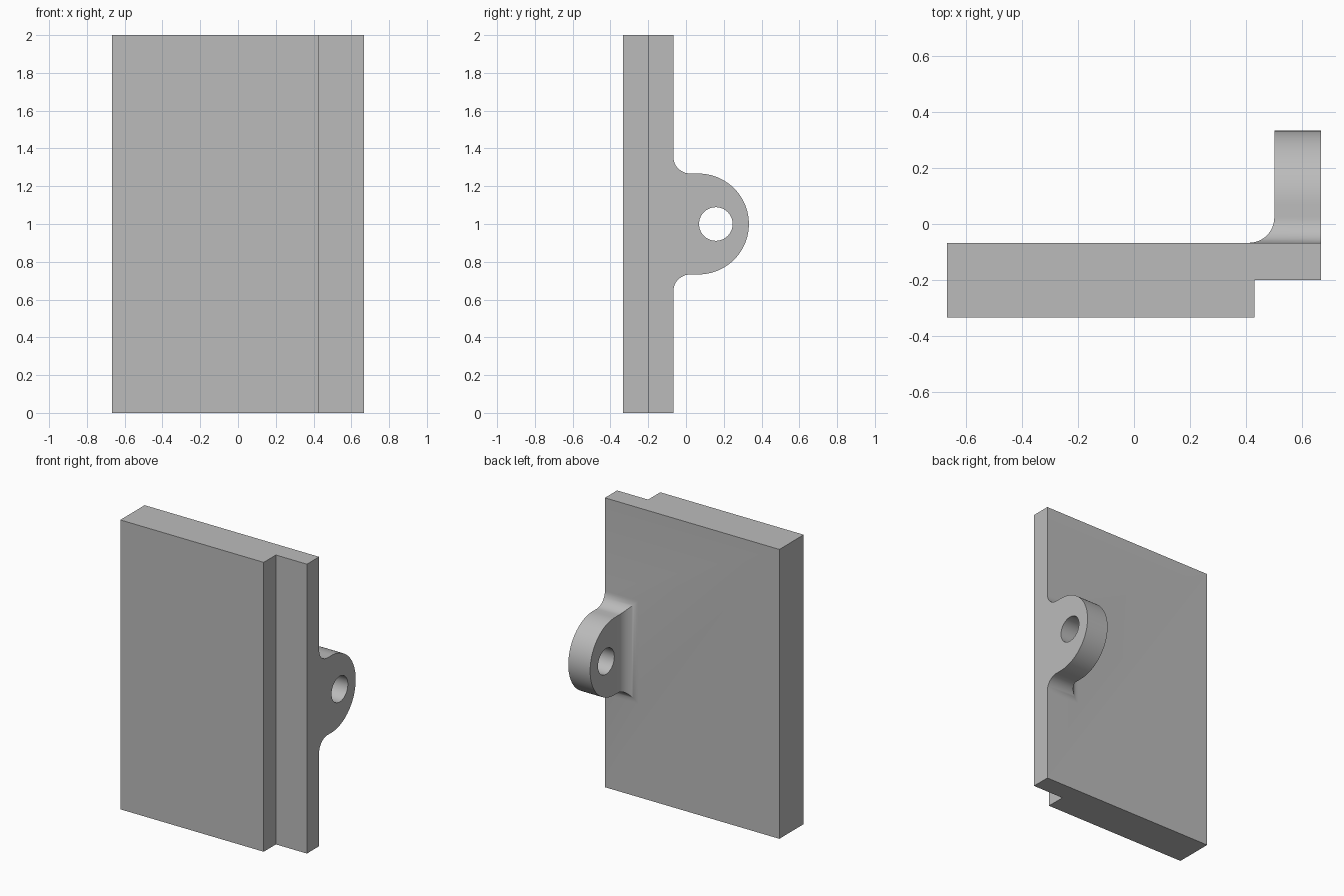
import bpy, bmesh
from math import pi, sin, cos
from mathutils import Vector

old = bpy.data.objects.get("Cube")
if old:
    bpy.data.objects.remove(old)

grey = bpy.data.materials.new("plain grey")
grey.use_nodes = True
colour = (0.5, 0.5, 0.5, 1)
grey.diffuse_color = colour
grey.node_tree.nodes["Principled BSDF"].inputs["Base Color"].default_value = colour

SIDE, BACK, FILLET = 0.667, -0.067, 0.09   # outer side, back of plate, fillet radius
LUG_R, MID = 0.267, 1.0                    # lug radius and height


def arc(cx, cy, r, start, end, steps):
    """Points along an arc, angles in units of pi."""
    angles = [pi * (start + (end - start) * i / steps) for i in range(steps + 1)]
    return [(cx + r * cos(a), cy + r * sin(a)) for a in angles]


def prism(name, points, place, sweep):
    """Extrude a flat profile; place maps its 2D points into space."""
    bm = bmesh.new()
    face = bm.faces.new([bm.verts.new(place(*p)) for p in points])
    ext = bmesh.ops.extrude_face_region(bm, geom=[face])["geom"]
    moved = [v for v in ext if isinstance(v, bmesh.types.BMVert)]
    bmesh.ops.translate(bm, verts=moved, vec=Vector(sweep))
    bmesh.ops.recalc_face_normals(bm, faces=bm.faces)
    mesh = bpy.data.meshes.new(name)
    bm.to_mesh(mesh)
    bm.free()
    mesh.materials.append(grey)
    obj = bpy.data.objects.new(name, mesh)
    bpy.context.collection.objects.link(obj)
    return obj


def combine(target, tool, operation):
    """Apply a boolean and remove the tool object."""
    mod = target.modifiers.new(operation.lower(), "BOOLEAN")
    mod.operation, mod.object, mod.solver = operation, tool, "EXACT"
    bpy.context.view_layer.objects.active = target
    bpy.ops.object.modifier_apply(modifier=mod.name)
    bpy.data.objects.remove(tool)


# Plate with a stepped edge
plate = prism("plate_with_lug",
              [(-SIDE, -0.333), (0.43, -0.333), (0.43, -0.2),
               (SIDE, -0.2), (SIDE, BACK), (-SIDE, BACK)],
              lambda x, y: (x, y, 0), (0, 0, 2))

# Lug outline: flared foot, straight neck and rounded end
flare = arc(BACK + FILLET, LUG_R + FILLET, FILLET, 1, 1.5, 12)
upper = [(BACK - 0.03, LUG_R + FILLET)] + flare
lower = [(y, -z) for y, z in reversed(upper)]
outline = upper + arc(0.333 - LUG_R, 0, LUG_R, 0.5, -0.5, 48) + lower
lug = prism("lug", outline, lambda y, z: (0.3, y, MID + z), (SIDE - 0.3, 0, 0))

# Lug thickness, with a fillet on the inner side
inner = arc(0.5 - FILLET, BACK + FILLET, FILLET, 1.5, 2, 12)
thickness = [(0.5 - FILLET, -0.15)] + inner + [(0.5, 0.5), (0.8, 0.5), (0.8, -0.15)]
mask = prism("lug_mask", thickness, lambda x, y: (x, y, 0.3), (0, 0, 1.4))
combine(lug, mask, "INTERSECT")
combine(plate, lug, "UNION")

# Pin hole
hole = prism("pin_hole", arc(0.158, MID, 0.089, 0, 2, 48)[:-1],
             lambda y, z: (0.4, y, z), (0.4, 0, 0))
combine(plate, hole, "DIFFERENCE")

plate.select_set(True)
bpy.context.view_layer.objects.active = plate
bpy.ops.object.shade_smooth_by_angle(angle=pi / 6)
